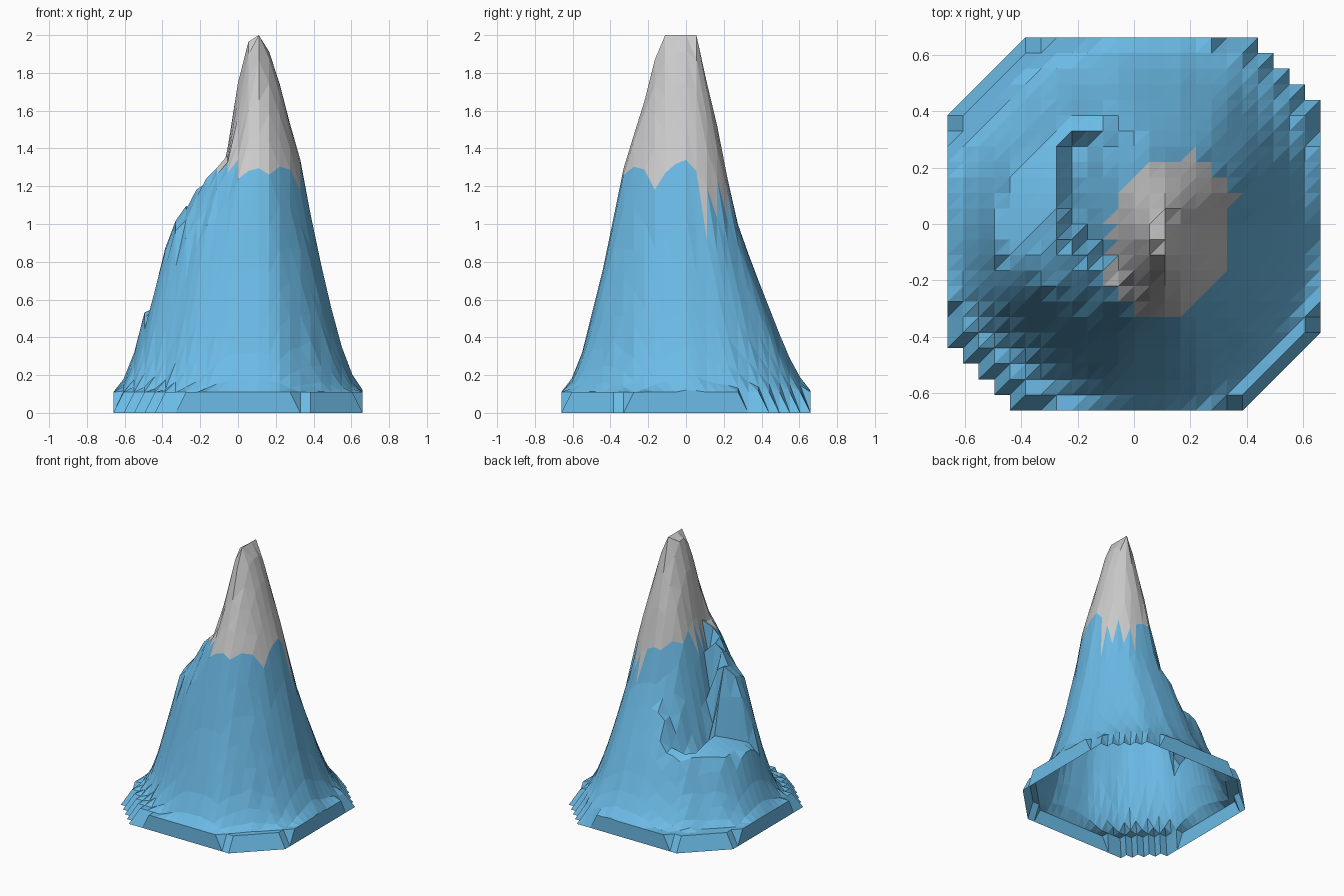
import bpy, bmesh, math
from mathutils import noise, Vector

if "Cube" in bpy.data.objects:
    bpy.data.objects.remove(bpy.data.objects["Cube"])

N = 12                    # half the grid, in cells
STEP = 0.66 / N
CX, CY = 0.11, -0.03      # summit position

# contour extents by height: z, left, right, front, back, left without the side ridge
LEVELS = [
    (0.11, -.66, .66, -.66, .66, -.34), (0.17, -.61, .61, -.61, .61, -.31),
    (0.32, -.55, .55, -.55, .53, -.27), (0.52, -.50, .495, -.50, .455, -.23),
    (0.76, -.44, .44, -.44, .36, -.18), (0.98, -.39, .39, -.395, .28, -.14),
    (1.05, -.30, .38, -.38, .26, -.125), (1.24, -.20, .35, -.345, .22, -.10),
    (1.37, -.06, .32, -.31, .195, -.06), (1.52, -.04, .277, -.26, .165, -.04),
    (1.75, 0, .22, -.19, .11, 0), (1.87, .03, .185, -.165, .088, .03),
    (1.97, .055, .14, -.12, .062, .055), (2.0, .10, .115, -.112, .056, .10)]


def extents(z):
    for a, b in zip(LEVELS, LEVELS[1:]):
        if z <= b[0]:
            t = (z - a[0]) / (b[0] - a[0])
            return [p + (q - p) * t for p, q in zip(a, b)]
    return LEVELS[-1]


def cone(x, y, bare_left):
    """Height at which the point lies on the contour."""
    dx, dy = x - CX, y - CY
    ang = math.atan2(dy, dx)
    k = 1 + 0.04 * noise.noise(Vector((math.cos(ang) * 4, math.sin(ang) * 4, 0.3)))
    if abs(math.sin(2 * ang)) < 0.1 or (x < 0 and abs(dy) < 0.15):
        k = 1
    power = (2.3 if dy > 0 else 1.75) if dx > 0 else 2
    lo, hi = 0.11, 2.0
    for _ in range(22):
        mid = (lo + hi) / 2
        z, left, right, front, back, bare = extents(mid)
        ax = right - CX if dx > 0 else CX - (bare if bare_left else left)
        ay = back - CY if dy > 0 else CY - front
        if (abs(dx) * k / ax) ** power + (abs(dy) * k / ay) ** power <= 1:
            lo = mid
        else:
            hi = mid
    return lo


def height(x, y):
    r = math.hypot(x, y)
    a = max(0, 0.70 - r)
    full = min(cone(x, y, False), 0.11 + 1.2 * a + 6 * a * a if r > 0.5 else 2)
    if x > 0:
        return full
    # hollow on the back left, closed by the ridge on the front left
    cap = 0.73 - 0.4 * r
    if x > -0.25 and y < 0.3:
        cap -= 0.11
    ridge = 0.09 + 0.95 * (x + 0.22) if x < -0.25 else 0.02 - 0.6 * (x + 0.22)
    cap += 7 * max(0, ridge - y)
    if x > -0.1:
        cap += (x + 0.1) * 4
    return max(cone(x, y, True) if r < 0.45 else 0.11, min(full, cap))


# height grid, dropping to the ground outside the round foot
H = {}
for i in range(-N, N + 1):
    for j in range(-N, N + 1):
        H[i, j] = height(i * STEP, j * STEP) if i * i + j * j <= 172 else 0.0

slope_faces, snow_faces = [], []
for i in range(-N, N):
    for j in range(-N, N):
        a, b, c, d = (i, j), (i + 1, j), (i + 1, j + 1), (i, j + 1)
        snow_line = 1.1 if i > 2 and j > 0 else 1.28
        for tri in ((a, b, c), (a, c, d)):
            zs = [H[p] for p in tri]
            if max(zs) > 0:
                pts = [(p[0] * STEP, p[1] * STEP, H[p]) for p in tri]
                (snow_faces if sum(zs) / 3 > snow_line else slope_faces).append(pts)

# upright walls where the foot meets the grid edge
for k in range(-N, N):
    for p, q in (((k, -N), (k + 1, -N)), ((N, k), (N, k + 1)),
                 ((-k, N), (-k - 1, N)), ((-N, -k), (-N, -k - 1))):
        if H[p] > 0 or H[q] > 0:
            P, Q = [(s[0] * STEP, s[1] * STEP) for s in (p, q)]
            pts = [(*P, 0), (*Q, 0)]
            if H[q] > 0:
                pts.append((*Q, H[q]))
            if H[p] > 0:
                pts.append((*P, H[p]))
            slope_faces.append(pts)


def build(name, faces, color=None):
    bm = bmesh.new()
    for pts in faces:
        bm.faces.new([bm.verts.new(p) for p in pts])
    bmesh.ops.remove_doubles(bm, verts=bm.verts, dist=1e-5)
    mesh = bpy.data.meshes.new(name)
    bm.to_mesh(mesh)
    bm.free()
    ob = bpy.data.objects.new(name, mesh)
    bpy.context.collection.objects.link(ob)
    if color:
        mat = bpy.data.materials.new(name + "_color")
        mat.diffuse_color = color
        mat.use_nodes = True
        mat.node_tree.nodes["Principled BSDF"].inputs["Base Color"].default_value = mat.diffuse_color
        mesh.materials.append(mat)


build("mountain_slope", slope_faces, (0.15, 0.5, 0.8, 1))
build("mountain_peak", snow_faces)
